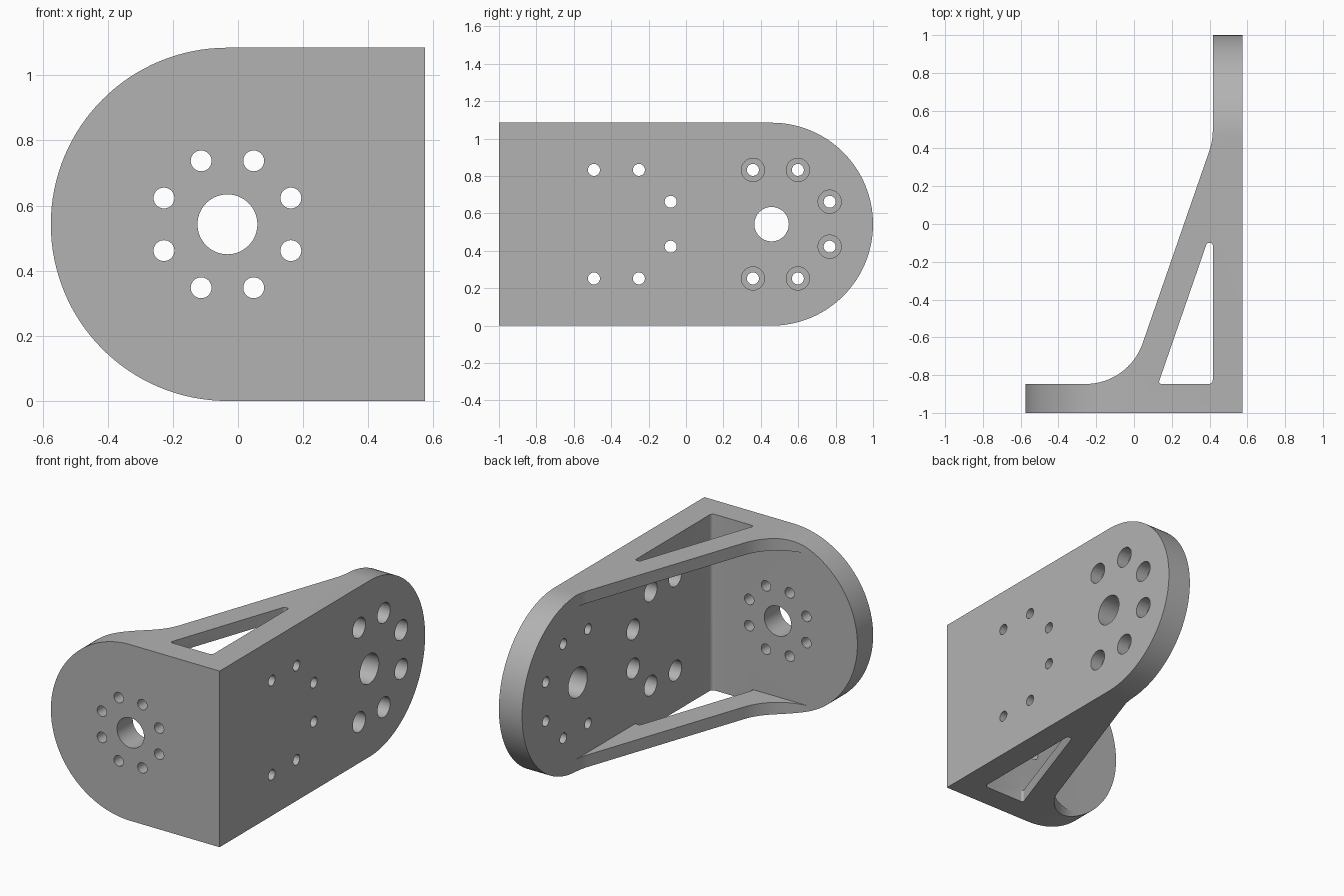
import bpy, bmesh, math
from mathutils import Vector

if "Cube" in bpy.data.objects:
    bpy.data.objects.remove(bpy.data.objects["Cube"])

H = 1.085            # bracket height
R = H / 2            # radius of the rounded plate ends
RIB = 0.075          # rib thickness
FACE_Y = -0.847      # back of front plate
FACE_X = 0.417       # inner side of side plate
EDGE_X = 0.575
FRONT_C = (EDGE_X * -1 + R, R)
SIDE_C = (1 - R, R)

grey = bpy.data.materials.new("plain_grey")
grey.use_nodes = True
grey.diffuse_color = (0.45, 0.45, 0.45, 1)
grey.node_tree.nodes["Principled BSDF"].inputs["Base Color"].default_value = (0.45, 0.45, 0.45, 1)


def arc(center, r, a0, a1, n):
    """Points along an arc, angles in degrees."""
    return [(center[0] + r * math.cos(math.radians(a0 + (a1 - a0) * i / n)),
             center[1] + r * math.sin(math.radians(a0 + (a1 - a0) * i / n)))
            for i in range(n + 1)]


def circle(center, r, n=40):
    return arc(center, r, 0, 360, n)[:-1]


def rounded(corners, steps=10):
    """Polygon from (x, y, fillet radius) corners."""
    out = []
    for i, (x, y, r) in enumerate(corners):
        p = Vector((x, y))
        if r == 0:
            out.append((x, y))
            continue
        u = (Vector(corners[i - 1][:2]) - p).normalized()
        v = (Vector(corners[(i + 1) % len(corners)][:2]) - p).normalized()
        half = u.angle(v) / 2
        c = p + (u + v).normalized() * (r / math.sin(half))
        a = p + u * (r / math.tan(half)) - c
        b = p + v * (r / math.tan(half)) - c
        sweep = a.angle(b)
        for k in range(steps + 1):
            t = k / steps
            q = (a * math.sin((1 - t) * sweep) + b * math.sin(t * sweep)) / math.sin(sweep)
            out.append(tuple(c + q))
    return out


def prisms(name, items):
    """One object of prisms, each given as (outline, axis, low, high)."""
    place = {"x": lambda a, b, h: (h, a, b),
             "y": lambda a, b, h: (a, h, b),
             "z": lambda a, b, h: (a, b, h)}
    bm = bmesh.new()
    for pts, axis, lo, hi in items:
        low = [bm.verts.new(place[axis](a, b, lo)) for a, b in pts]
        high = [bm.verts.new(place[axis](a, b, hi)) for a, b in pts]
        bm.faces.new(low)
        bm.faces.new(high)
        for i in range(len(pts)):
            bm.faces.new((low[i - 1], low[i], high[i], high[i - 1]))
    bmesh.ops.recalc_face_normals(bm, faces=bm.faces[:])
    mesh = bpy.data.meshes.new(name)
    bm.to_mesh(mesh)
    bm.free()
    mesh.materials.append(grey)
    obj = bpy.data.objects.new(name, mesh)
    bpy.context.collection.objects.link(obj)
    return obj


def combine(obj, tool, operation):
    """Apply a boolean and discard the tool."""
    tool.hide_render = True
    mod = obj.modifiers.new(tool.name, "BOOLEAN")
    mod.operation = operation
    mod.solver = "EXACT"
    mod.object = tool
    bpy.context.view_layer.objects.active = obj
    bpy.ops.object.modifier_apply(modifier=mod.name)
    bpy.data.objects.remove(tool)


# Body: plan outline of both plates and the sloping ribs
plan = rounded([(-EDGE_X, -1, 0), (EDGE_X, -1, 0), (EDGE_X, 1, 0), (FACE_X, 1, 0),
                (FACE_X, 0.44, 0.33), (-0.029, FACE_Y, 0.32), (-EDGE_X, FACE_Y, 0)], 16)
bracket = prisms("angle_bracket", [(plan, "z", 0, H)])

# Hollow between top and bottom ribs, with a filleted inside corner
pocket = rounded([(-0.8, FACE_Y, 0), (FACE_X, FACE_Y, 0.022), (FACE_X, 1.2, 0), (-0.8, 1.2, 0)], 6)
combine(bracket, prisms("pocket", [(pocket, "z", RIB, H - RIB)]), "DIFFERENCE")

# Triangular rib windows
window = rounded([(0.128, FACE_Y, 0.012), (FACE_X, FACE_Y, 0.022),
                  (FACE_X, -0.1, 0.012), (0.386, -0.1, 0.012)], 6)
combine(bracket, prisms("rib_window", [(window, "z", -0.1, H + 0.1)]), "DIFFERENCE")

# Round the free ends of the plates
front_outline = arc(FRONT_C, R, 90, 270, 64) + [(0.8, 0), (0.8, H)]
side_outline = arc(SIDE_C, R, -90, 90, 64) + [(-1.2, H), (-1.2, 0)]
combine(bracket, prisms("front_outline", [(front_outline, "y", -1.2, 1.2)]), "INTERSECT")
combine(bracket, prisms("side_outline", [(side_outline, "x", -0.8, 0.8)]), "INTERSECT")

# Front plate holes: centre bore and ring of eight
holes = [(circle(FRONT_C, 0.092, 56), "y", -1.1, -0.8)]
for spot in arc(FRONT_C, 0.211, 22.5, 337.5, 7):
    holes.append((circle(spot, 0.032), "y", -1.1, -0.8))

# Side plate holes: centre bore and two groups of six, counterbored on opposite sides
holes.append((circle(SIDE_C, 0.092, 56), "x", 0.3, 0.7))
middle = (FACE_X + EDGE_X) / 2
counterbores = []
for center_y, lo, hi in ((0.478, middle, 0.7), (-0.372, 0.3, middle)):
    for spot in arc((center_y, R), 0.314, -112.5, 112.5, 5):
        holes.append((circle(spot, 0.032), "x", 0.3, 0.7))
        counterbores.append((circle(spot, 0.062), "x", lo, hi))
combine(bracket, prisms("holes", holes), "DIFFERENCE")
combine(bracket, prisms("counterbores", counterbores), "DIFFERENCE")

# Smooth curved walls, keep machined edges sharp
bpy.ops.object.select_all(action="DESELECT")
bracket.select_set(True)
bpy.context.view_layer.objects.active = bracket
bpy.ops.object.shade_smooth_by_angle(angle=math.radians(25))
